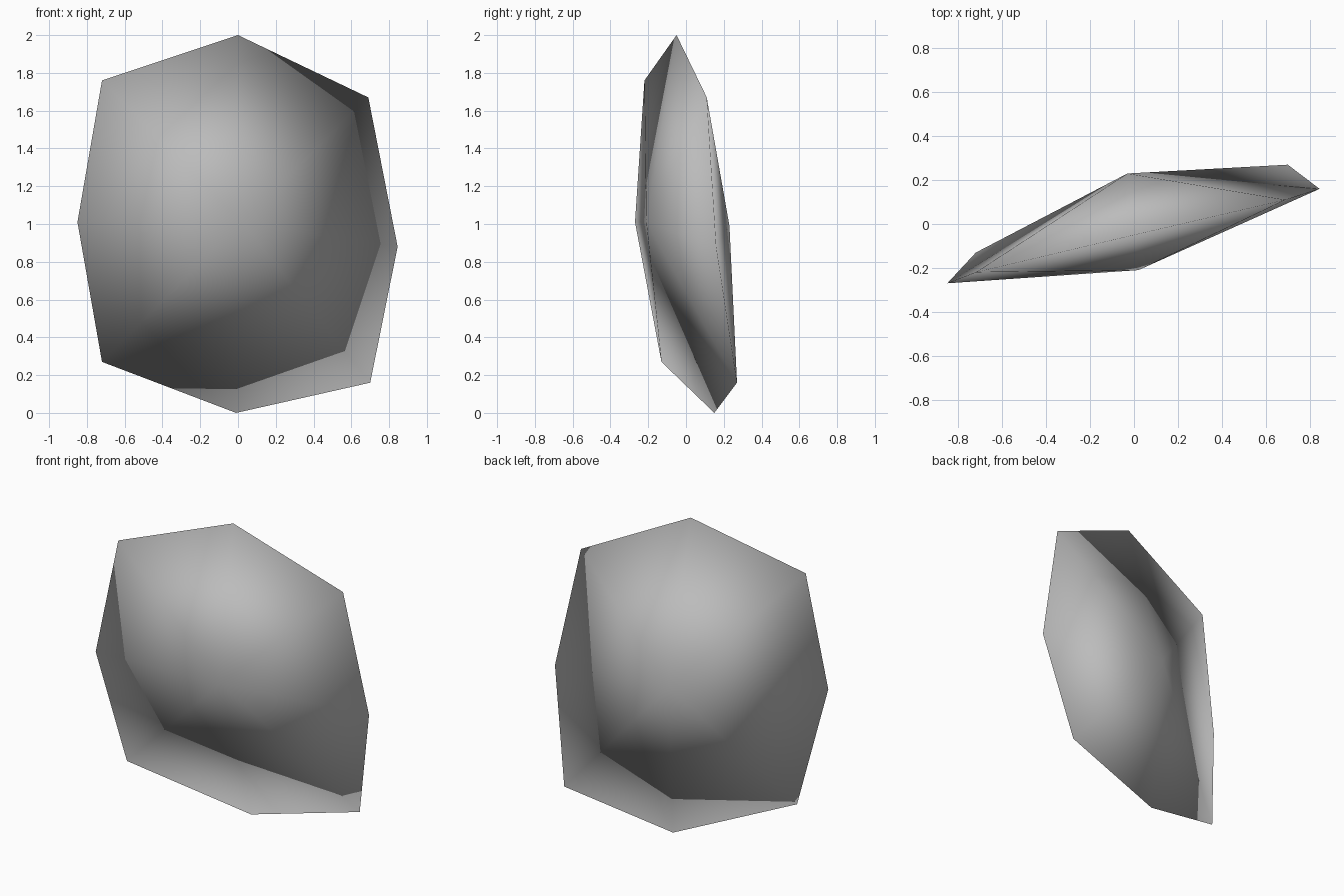
import bpy
import bmesh

# Remove the default object
cube = bpy.data.objects.get("Cube")
if cube:
    bpy.data.objects.remove(cube, do_unlink=True)

# Single stone colour
stone = bpy.data.materials.new("warmless grey")
stone.use_nodes = True
GREY = (0.5, 0.5, 0.5, 1.0)
stone.diffuse_color = GREY
stone.node_tree.nodes["Principled BSDF"].inputs["Base Color"].default_value = GREY

# Tilted eight-sided rim, clockwise from the top as seen from the front
rim_points = [
    (0.00, -0.05, 2.00), (0.69, 0.11, 1.67), (0.845, 0.16, 0.88), (0.70, 0.27, 0.16),
    (-0.01, 0.15, 0.00), (-0.72, -0.13, 0.27), (-0.85, -0.27, 1.01), (-0.72, -0.22, 1.76),
]
front_tip = (0.02, -0.21, 1.01)
back_tip = (-0.03, 0.23, 0.99)

bm = bmesh.new()
rim = [bm.verts.new(p) for p in rim_points]

# A shallow fan of triangles on each side of the rim
for tip_point in (front_tip, back_tip):
    tip = bm.verts.new(tip_point)
    for a, b in zip(rim, rim[1:] + rim[:1]):
        bm.faces.new((tip, a, b))
bmesh.ops.recalc_face_normals(bm, faces=bm.faces)

# Shaded smoothly all over, across the rim as well
for face in bm.faces:
    face.smooth = True

mesh = bpy.data.meshes.new("lens_pebble")
bm.to_mesh(mesh)
bm.free()
mesh.materials.append(stone)
pebble = bpy.data.objects.new("lens_pebble", mesh)
bpy.context.scene.collection.objects.link(pebble)
